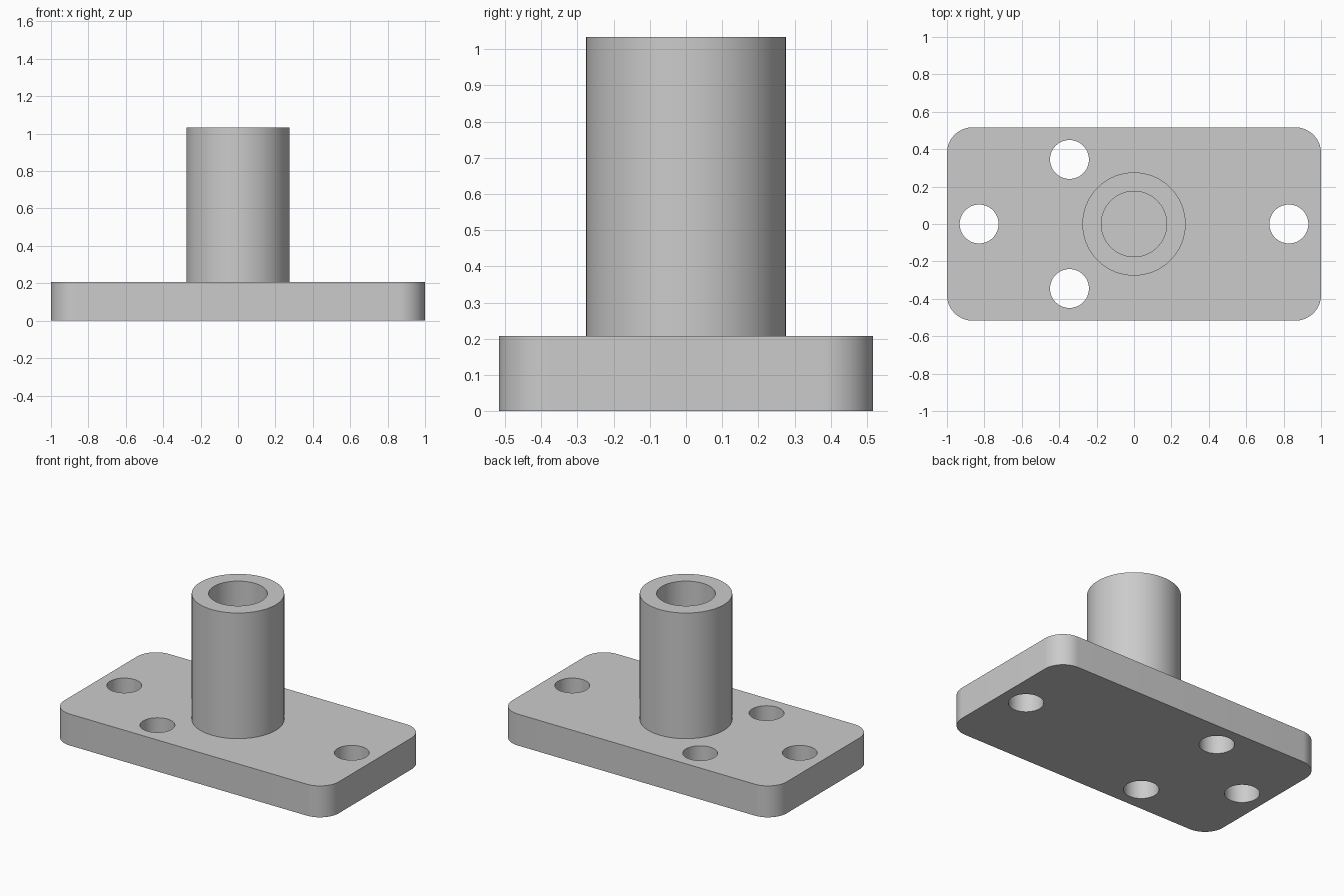
import bpy, bmesh
from math import cos, sin, pi, radians

cube = bpy.data.objects.get("Cube")
if cube:
    bpy.data.objects.remove(cube)

# Dimensions
HALF_X, HALF_Y, THICK = 1.0, 0.517, 0.207
CORNER_R, HOLE_R = 0.138, 0.104
TOP, OUTER_R, BORE_R = 1.034, 0.276, 0.175
HOLES = [(-0.828, 0), (0.828, 0), (-0.345, 0.345), (-0.345, -0.345)]

# Plain grey finish
grey = bpy.data.materials.new("plain grey")
grey.use_nodes = True
grey.diffuse_color = (0.6, 0.6, 0.6, 1)
grey.node_tree.nodes["Principled BSDF"].inputs["Base Color"].default_value = (0.6, 0.6, 0.6, 1)


def make_object(name, bm):
    bmesh.ops.recalc_face_normals(bm, faces=bm.faces)
    mesh = bpy.data.meshes.new(name)
    bm.to_mesh(mesh)
    bm.free()
    mesh.materials.append(grey)
    obj = bpy.data.objects.new(name, mesh)
    bpy.context.collection.objects.link(obj)
    return obj


def activate(obj):
    bpy.ops.object.select_all(action='DESELECT')
    obj.select_set(True)
    bpy.context.view_layer.objects.active = obj


def prism(bm, outline, z0, z1):
    """Extrude a flat outline upward into a closed solid."""
    base = bm.faces.new([bm.verts.new((x, y, z0)) for x, y in outline])
    grown = bmesh.ops.extrude_face_region(bm, geom=[base], use_keep_orig=True)
    tops = [v for v in grown["geom"] if isinstance(v, bmesh.types.BMVert)]
    bmesh.ops.translate(bm, verts=tops, vec=(0, 0, z1 - z0))


def arc(cx, cy, r, start, sweep, steps):
    return [(cx + r * cos(start + sweep * i / steps),
             cy + r * sin(start + sweep * i / steps)) for i in range(steps + 1)]


# Base plate with rounded corners
outline = []
for quarter, (sx, sy) in enumerate([(1, 1), (-1, 1), (-1, -1), (1, -1)]):
    outline += arc(sx * (HALF_X - CORNER_R), sy * (HALF_Y - CORNER_R),
                   CORNER_R, quarter * pi / 2, pi / 2, 16)
bm = bmesh.new()
prism(bm, outline, 0, THICK)
plate = make_object("base_plate", bm)

# Bolt holes cut through the plate
bm = bmesh.new()
for x, y in HOLES:
    prism(bm, arc(x, y, HOLE_R, 0, 2 * pi, 64)[:-1], -0.1, THICK + 0.1)
cutter = make_object("bolt_hole_cutter", bm)
cutter.hide_render = True
activate(plate)
cut = plate.modifiers.new("bolt_holes", 'BOOLEAN')
cut.operation, cut.solver, cut.object = 'DIFFERENCE', 'EXACT', cutter
bpy.ops.object.modifier_apply(modifier=cut.name)
bpy.data.objects.remove(cutter)

# Upright tube: outer wall, rim and bore, standing on the plate
bm = bmesh.new()
profile = [(OUTER_R, THICK), (OUTER_R, TOP), (BORE_R, TOP), (BORE_R, THICK)]
points = [bm.verts.new((r, 0, z)) for r, z in profile]
edges = [bm.edges.new(pair) for pair in zip(points, points[1:])]
bmesh.ops.spin(bm, geom=points + edges, cent=(0, 0, 0), axis=(0, 0, 1),
               angle=2 * pi, steps=96)
bmesh.ops.remove_doubles(bm, verts=bm.verts, dist=0.0005)
tube = make_object("upright_tube", bm)
# Outer wall must face away from the axis
wall = max(tube.data.polygons, key=lambda p: p.center.xy.length)
if wall.normal.xy.dot(wall.center.xy) < 0:
    tube.data.flip_normals()

# Smooth curved walls, crisp rims
for obj in (plate, tube):
    activate(obj)
    bpy.ops.object.shade_smooth_by_angle(angle=radians(30))
